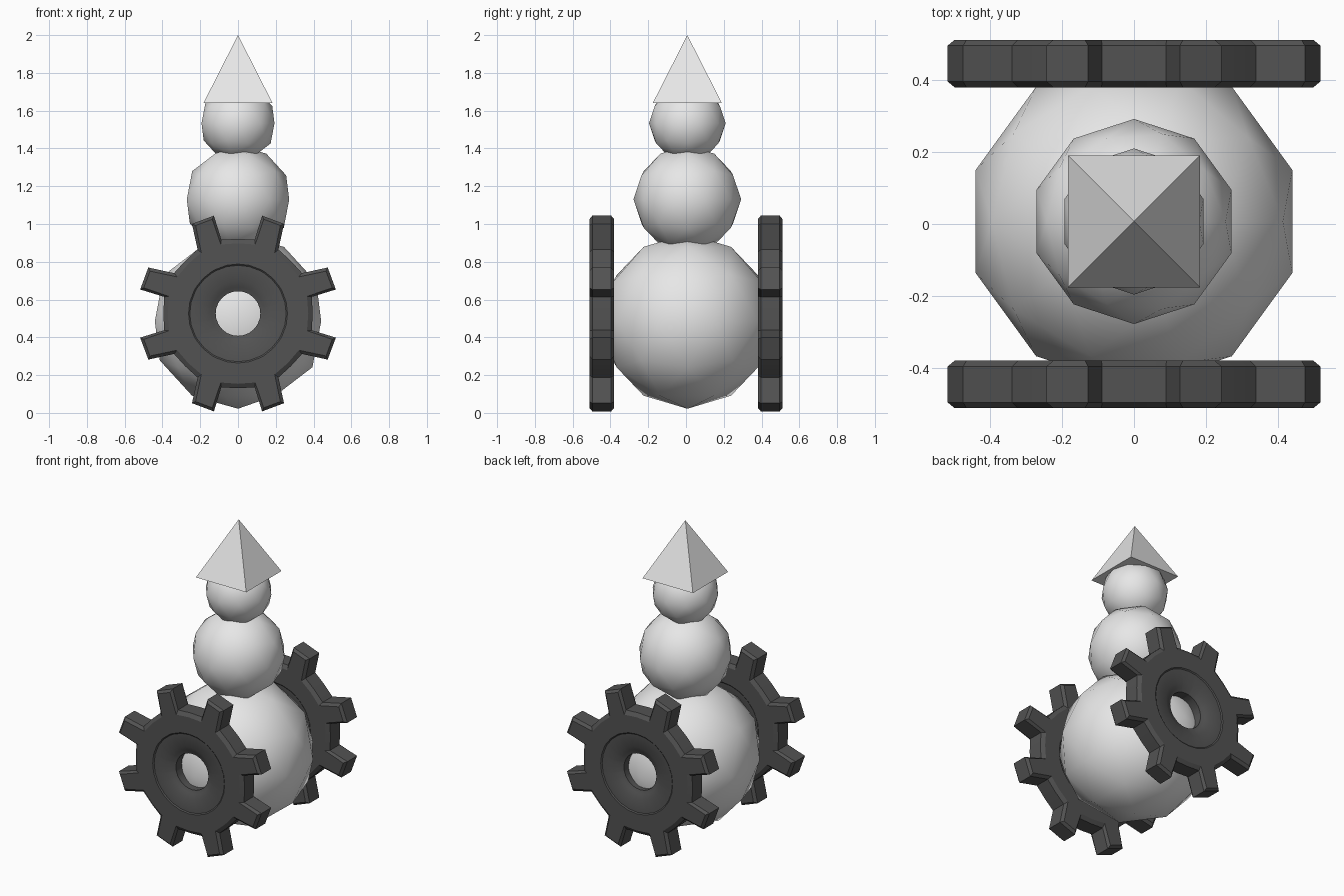
import bpy, bmesh, math
from mathutils import Vector

if "Cube" in bpy.data.objects:
    bpy.data.objects.remove(bpy.data.objects["Cube"], do_unlink=True)


def material(name, value):
    mat = bpy.data.materials.new(name)
    mat.use_nodes = True
    mat.diffuse_color = (value, value, value, 1)
    mat.node_tree.nodes["Principled BSDF"].inputs["Base Color"].default_value = (value, value, value, 1)
    return mat


light_grey = material("light_grey", 0.8)
dark_grey = material("dark_grey", 0.085)


def finish(name, mat, smooth_angle=None):
    obj = bpy.context.object
    obj.name = obj.data.name = name
    obj.data.materials.append(mat)
    if smooth_angle:
        bpy.ops.object.shade_smooth_by_angle(angle=math.radians(smooth_angle))
    return obj


CENTRE_Y = 0.007

# Three stacked balls
for name, radius, z in (("body", 0.463, 0.485), ("chest", 0.285, 1.13), ("head", 0.203, 1.533)):
    bpy.ops.mesh.primitive_ico_sphere_add(subdivisions=2, radius=radius, location=(0, CENTRE_Y, z))
    finish(name, light_grey, 60)

# Square pointed hat
bpy.ops.mesh.primitive_cone_add(vertices=4, radius1=0.183 * math.sqrt(2), radius2=0, depth=0.36,
                                location=(0, CENTRE_Y, 1.82), rotation=(0, 0, math.pi / 4))
finish("hat", light_grey)


# Toothed outline in the x-z plane: eight slightly skewed teeth and a valley point after each
def tooth_outline(tip, tip_half, root, root_half):
    points = []
    for k in range(8):
        base = math.radians(22.5 + 45 * k)
        lean = math.radians(-2 if k % 2 == 0 else 2)
        for angle, dist, half in ((base, root, -root_half), (base + lean, tip, -tip_half),
                                  (base + lean, tip, tip_half), (base, root, root_half)):
            out = Vector((math.cos(angle), math.sin(angle)))
            side = Vector((-out.y, out.x))
            points.append(out * dist + side * half)
        valley = base + math.radians(22.5)
        points.append(Vector((math.cos(valley), math.sin(valley))) * root)
    return points


def circle(radius, guide):
    return [p.normalized() * radius for p in guide]


GEAR_Z = 0.526
edge = tooth_outline(0.53, 0.062, 0.395, 0.068)
face = tooth_outline(0.515, 0.047, 0.372, 0.056)
# Half of the gear section, from the hole to the rim; the depth is measured from the middle
half_section = [
    (circle(0.118, edge), 0.030),
    (circle(0.140, edge), 0.038),
    (circle(0.172, edge), 0.056),
    (circle(0.255, edge), 0.060),
    (circle(0.262, edge), 0.066),
    (face, 0.066),
    (edge, 0.050),
]
section = half_section + [(loop, -depth) for loop, depth in reversed(half_section)]


def gear(name, y):
    bm = bmesh.new()
    rings = [[bm.verts.new((p.x, y + depth, GEAR_Z + p.y)) for p in loop] for loop, depth in section]
    for a, b in zip(rings, rings[1:] + rings[:1]):
        for i in range(len(a)):
            j = (i + 1) % len(a)
            bm.faces.new((a[i], a[j], b[j], b[i]))
    bmesh.ops.recalc_face_normals(bm, faces=bm.faces)
    mesh = bpy.data.meshes.new(name)
    bm.to_mesh(mesh)
    bm.free()
    obj = bpy.data.objects.new(name, mesh)
    bpy.context.collection.objects.link(obj)
    bpy.ops.object.select_all(action="DESELECT")
    bpy.context.view_layer.objects.active = obj
    obj.select_set(True)
    finish(name, dark_grey, 30)


# Gear wheels at the front and back
gear("front_gear", -0.446)
gear("back_gear", 0.446)
